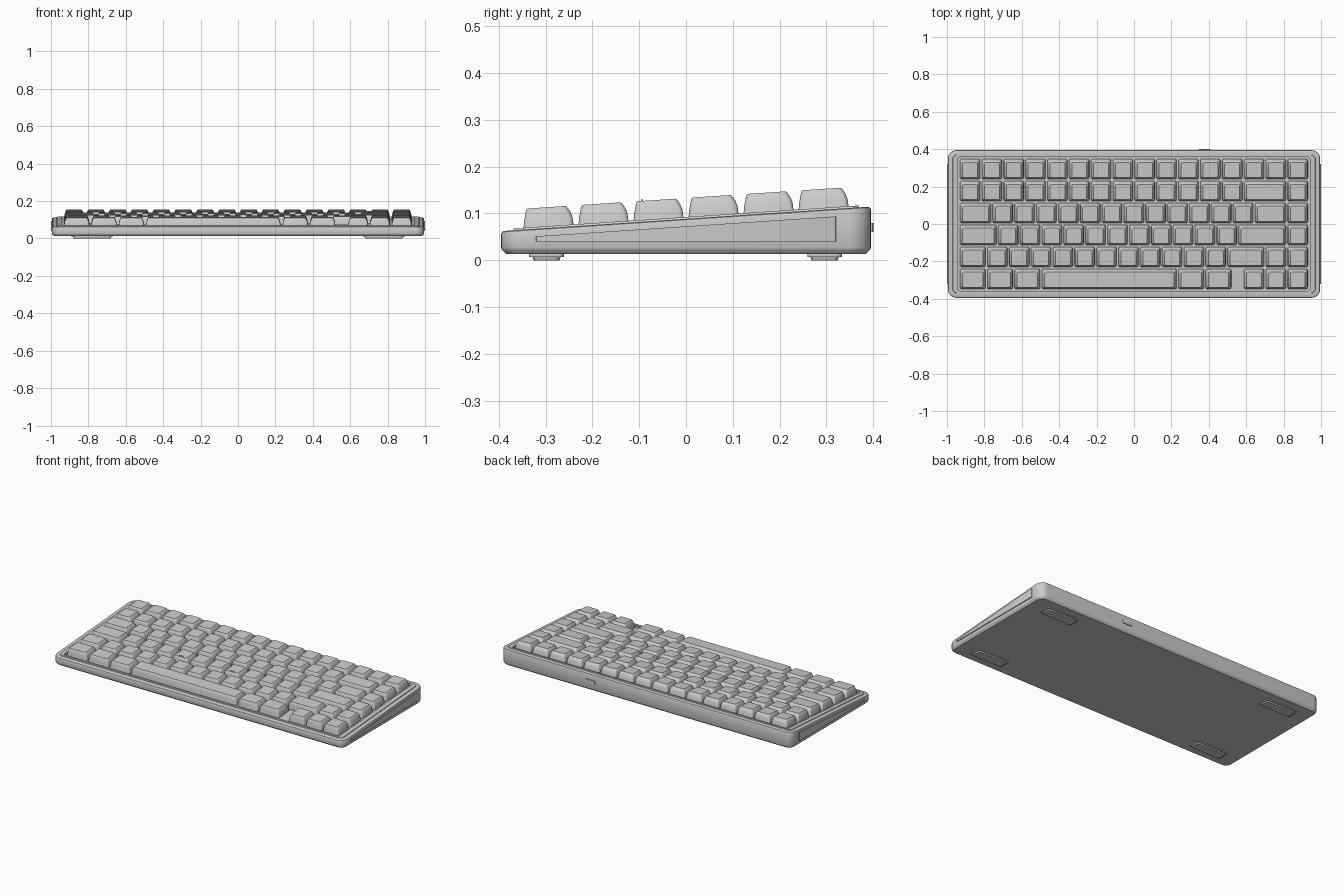
import bpy, bmesh, math

cube = bpy.data.objects.get("Cube")
if cube:
    bpy.data.objects.remove(cube, do_unlink=True)

# One neutral grey for every part
GREY = (0.6, 0.6, 0.6, 1)
grey = bpy.data.materials.new("plain grey")
grey.use_nodes = True
grey.diffuse_color = GREY
grey.node_tree.nodes["Principled BSDF"].inputs["Base Color"].default_value = GREY


def slope(y):
    """Height of the sloping case top at depth y."""
    return 0.0885 + 0.0665 * y


def flat(z):
    return lambda y: z


def tilted(offset):
    return lambda y: slope(y) + offset


def ring(x0, x1, y0, y1, r, height, steps):
    """Rounded rectangle whose points follow a height function of y."""
    corners = ((x1 - r, y1 - r, 0), (x0 + r, y1 - r, 1), (x0 + r, y0 + r, 2), (x1 - r, y0 + r, 3))
    points = []
    for cx, cy, quarter in corners:
        for i in range(steps + 1):
            a = (quarter + i / steps) * math.pi / 2
            x, y = cx + r * math.cos(a), cy + r * math.sin(a)
            points.append((x, y, height(y)))
    return points


def loft(name, rings, angle=30):
    """Skin a stack of rings and cap both ends."""
    bm = bmesh.new()
    loops = [[bm.verts.new(p) for p in points] for points in rings]
    for low, high in zip(loops, loops[1:]):
        n = len(low)
        for i in range(n):
            j = (i + 1) % n
            bm.faces.new((low[i], low[j], high[j], high[i]))
    bm.faces.new(loops[0][::-1])
    bm.faces.new(loops[-1])
    mesh = bpy.data.meshes.new(name)
    bm.to_mesh(mesh)
    bm.free()
    mesh.materials.append(grey)
    mesh.shade_smooth()
    mesh.set_sharp_from_angle(angle=math.radians(angle))
    obj = bpy.data.objects.new(name, mesh)
    bpy.context.collection.objects.link(obj)
    return obj


# Case: chamfered foot, sloping top, raised deck and a shallow key well
HX, HY = 0.995, 0.395


def case_ring(inset, r, height):
    return ring(-HX + inset, HX - inset, -HY + inset, HY - inset, r, height, 8)


def well_ring(height):
    return ring(-0.945, 0.942, -0.357, 0.357, 0.012, height, 8)


loft("case", [
    case_ring(0.012, 0.035, flat(0.013)),
    case_ring(0.002, 0.045, flat(0.022)),
    case_ring(0, 0.047, flat(0.027)),
    case_ring(0, 0.047, tilted(-0.007)),
    case_ring(0.002, 0.045, tilted(-0.002)),
    case_ring(0.007, 0.04, tilted(0)),
    case_ring(0.025, 0.024, tilted(0)),
    case_ring(0.027, 0.022, tilted(0.004)),
    well_ring(tilted(0.004)),
    well_ring(tilted(-0.008)),
])

# Keys: widths in key units, negative for an empty space
UNIT, LEFT, TOP = 0.1168, -0.935, 0.294
ROWS = [
    [1] * 16,
    [1] * 13 + [2, 1],
    [1.5] + [1] * 12 + [1.5, 1],
    [1.75] + [1] * 11 + [2.25, 1],
    [1.25] + [1] * 11 + [1.75, 1, 1],
    [1.25] * 3 + [6.25] + [1.25] * 2 + [-0.5] + [1] * 3,
]
KEY_TOP = 0.0445


def keycap(name, x0, x1, y):
    y0, y1 = y - 0.054, y + 0.054

    def section(side, front, back, r, offset):
        return ring(x0 + side, x1 - side, y0 + front, y1 - back, r, tilted(offset), 3)

    loft(name, [
        section(0, 0, 0, 0.01, -0.002),
        section(0.003, 0.002, 0.003, 0.01, 0.02),
        section(0.006, 0.004, 0.007, 0.01, KEY_TOP - 0.014),
        section(0.011, 0.006, 0.014, 0.01, KEY_TOP - 0.003),
        section(0.014, 0.009, 0.018, 0.008, KEY_TOP),
    ], 35)


for row, widths in enumerate(ROWS):
    x, y = LEFT, TOP - row * 0.1175
    for column, width in enumerate(widths):
        span = abs(width) * UNIT
        if width > 0:
            keycap(f"key_row{row + 1}_{column + 1}", x + 0.0045, x + span - 0.0045, y)
        # Raised finger guides on the two home keys
        if row == 3 and column in (4, 7):
            cx = x + span / 2
            bar = (cx - 0.014, cx + 0.014, y - 0.038, y - 0.033, 0.002)
            loft(f"home_bar_{column}", [ring(*bar, tilted(KEY_TOP + h), 2) for h in (-0.001, 0.003)])
        x += span

# Stepped rubber feet, one in each corner
for side, sx in (("left", 1), ("right", -1)):
    for end, cy in (("front", -0.298), ("back", 0.296)):
        cx = sx * 0.78

        def foot_ring(hx, hy, z):
            return ring(cx - hx, cx + hx, cy - hy, cy + hy, 0.012, flat(z), 4)

        loft(f"foot_{end}_{side}", [
            foot_ring(0.098, 0.028, 0), foot_ring(0.1, 0.03, 0.007),
            foot_ring(0.11, 0.037, 0.007), foot_ring(0.11, 0.037, 0.015),
        ])

    # Slim wedge strip on each side wall
    xs = sorted((sx * 0.99, sx * 1.0))
    strip = (xs[0], xs[1], -0.32, 0.32, 0.002)
    loft(f"side_strip_{side}", [ring(*strip, flat(0.04), 2), ring(*strip, tilted(-0.016), 2)])

# Small switch on the back wall
switch = (0.345, 0.41, 0.385, 0.4, 0.003)
loft("back_switch", [ring(*switch, flat(z), 3) for z in (0.06, 0.08)])
